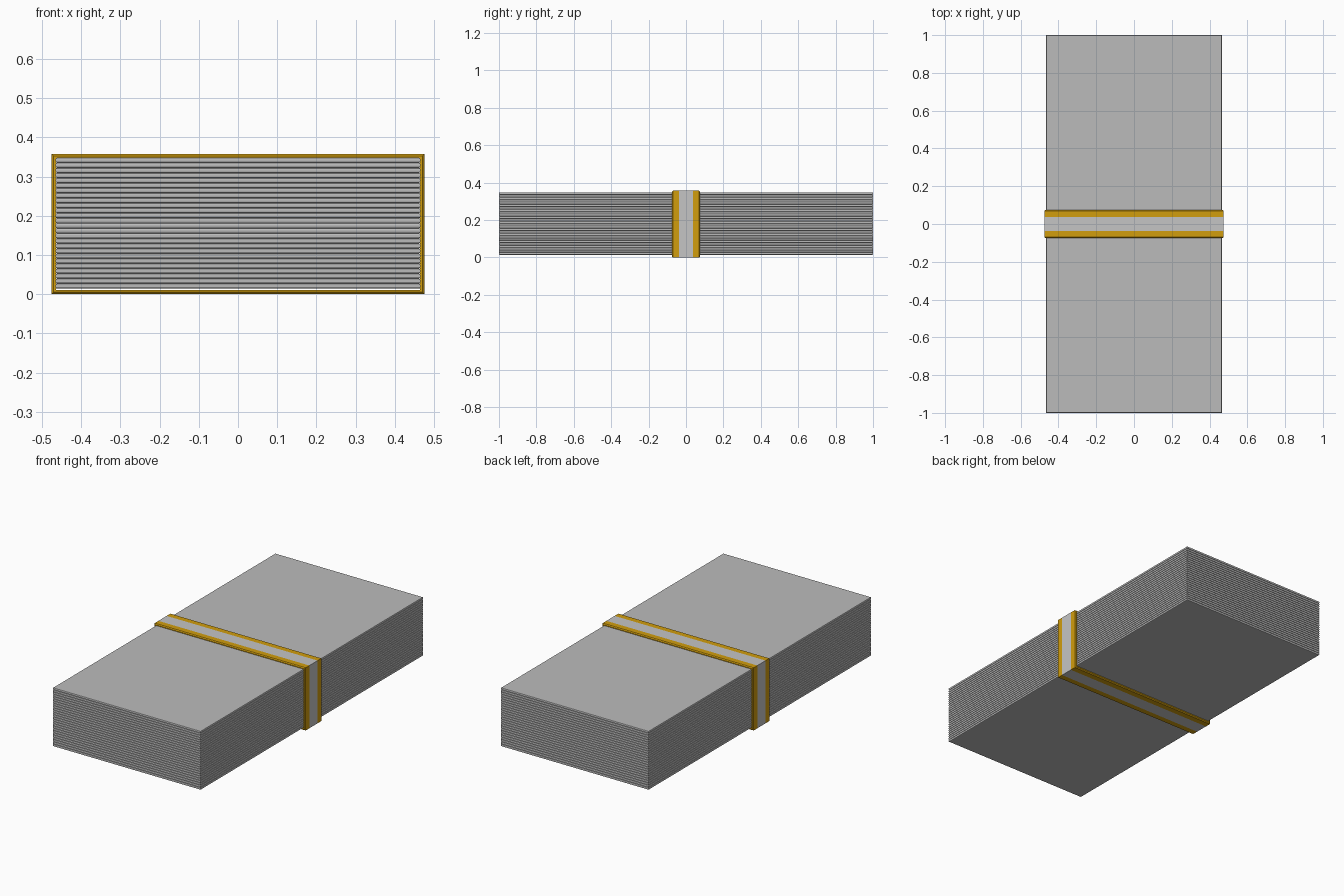
import bpy
import bmesh

cube = bpy.data.objects.get("Cube")
if cube:
    bpy.data.objects.remove(cube, do_unlink=True)


def make_material(name, rgb):
    mat = bpy.data.materials.new(name)
    mat.use_nodes = True
    mat.diffuse_color = (*rgb, 1)
    mat.node_tree.nodes["Principled BSDF"].inputs["Base Color"].default_value = (*rgb, 1)
    return mat


def make_object(name, bm, materials):
    bmesh.ops.recalc_face_normals(bm, faces=bm.faces)
    mesh = bpy.data.meshes.new(name)
    bm.to_mesh(mesh)
    bm.free()
    for mat in materials:
        mesh.materials.append(mat)
    obj = bpy.data.objects.new(name, mesh)
    bpy.context.collection.objects.link(obj)
    return obj


paper = make_material("paper grey", (0.50, 0.50, 0.50))
gold = make_material("band gold", (0.64, 0.34, 0.004))
stripe = make_material("stripe grey", (0.56, 0.56, 0.56))

HALF_X, HALF_Y = 0.465, 1.0
BOTTOM, TOP = 0.014, 0.348
COUNT = 26
STEP = (TOP - BOTTOM) / COUNT


# Stacked sheets: thin slabs with chamfered rims
def make_sheet(index):
    bm = bmesh.new()
    bmesh.ops.create_cube(bm, size=1)
    for v in bm.verts:
        v.co.x *= 2 * HALF_X
        v.co.y *= 2 * HALF_Y
        v.co.z = BOTTOM + STEP * (index + 0.5 + v.co.z)
    rims = [e for e in bm.edges if abs(e.verts[0].co.z - e.verts[1].co.z) < 1e-5]
    bmesh.ops.bevel(bm, geom=rims, offset=0.004, segments=2, profile=0.5, affect='EDGES')
    make_object(f"sheet_{index + 1}", bm, [paper])


for i in range(COUNT):
    make_sheet(i)


# Wrapping band: rectangular loops joined along y, closed on the inside
MID_Z = 0.1785
OUT_X, OUT_Z = 0.475, 0.1785
EDGE, STRIPE, CHAMFER, WALL = 0.075, 0.037, 0.005, 0.011
half = [(EDGE, WALL), (EDGE, CHAMFER), (EDGE - CHAMFER, 0), (STRIPE, 0)]
stations = [(-y, inset) for y, inset in half] + list(reversed(half))

bm = bmesh.new()
loops = []
for y, inset in stations:
    x, z = OUT_X - inset, OUT_Z - inset
    loops.append([bm.verts.new((sx * x, y, MID_Z + sz * z))
                  for sx, sz in ((-1, -1), (1, -1), (1, 1), (-1, 1))])
for a, b in zip(loops, loops[1:] + loops[:1]):
    for k in range(4):
        n = (k + 1) % 4
        bm.faces.new((a[k], a[n], b[n], b[k]))

# Central stripe painted on the outer faces
for f in bm.faces:
    outer = all(abs(v.co.x) > OUT_X - 0.001 for v in f.verts)
    middle = all(abs(v.co.y) < STRIPE + 0.001 for v in f.verts)
    f.material_index = 1 if outer and middle else 0
make_object("paper_band", bm, [gold, stripe])
